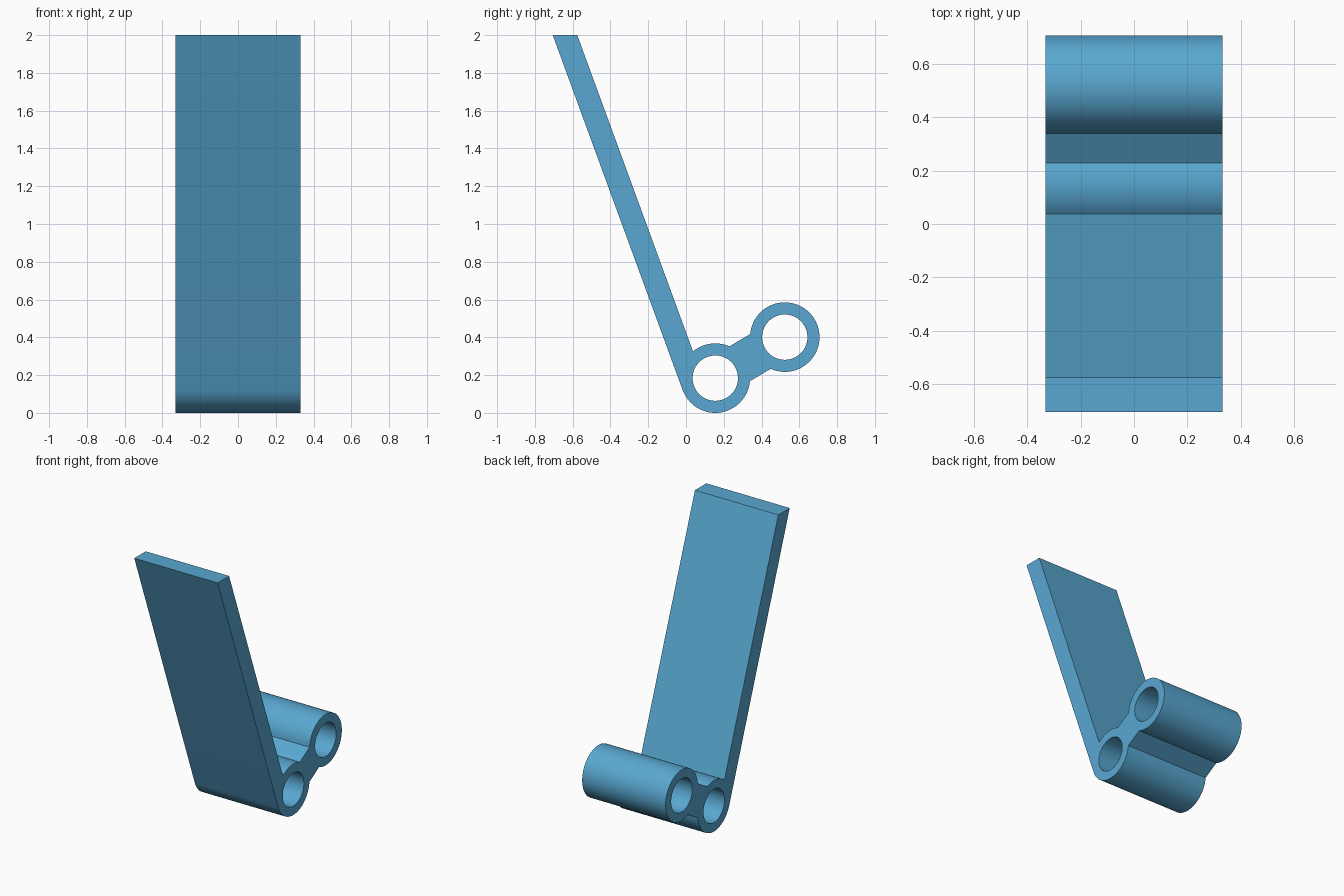
import bpy, math
from mathutils import Matrix

if "Cube" in bpy.data.objects:
    bpy.data.objects.remove(bpy.data.objects["Cube"])

HALF_WIDTH = 0.332
R_OUT, R_IN = 0.184, 0.12
LOWER, UPPER = (0.155, 0.184), (0.523, 0.401)   # tube centres (y, z)
TILT = 20.1                                     # plate lean in degrees
PLATE = 0.122                                   # plate thickness


def arc(center, radius, a0, a1, step=5):
    n = max(2, round(abs(a1 - a0) / step))
    angles = [math.radians(a0 + (a1 - a0) * i / n) for i in range(n + 1)]
    return [(center[0] + radius * math.cos(a), center[1] + radius * math.sin(a)) for a in angles]


# Angles where the link and the plate meet the tubes
link = math.degrees(math.atan2(UPPER[1] - LOWER[1], UPPER[0] - LOWER[0]))
spread = math.degrees(math.asin(0.107 / R_OUT))
plate_end = 180 + TILT - math.degrees(math.acos((R_OUT - PLATE) / R_OUT))


def up_to_top(p):
    return (p[0] - (2 - p[1]) * math.tan(math.radians(TILT)), 2.0)


# Outline: lower tube, link, upper tube, link, lower tube, slanted plate
outline = arc(LOWER, R_OUT, 180 + TILT, 360 + link - spread)
outline += arc(UPPER, R_OUT, link - 180 + spread, link + 180 - spread)
outline += arc(LOWER, R_OUT, link + spread, plate_end)
outline += [up_to_top(outline[-1]), up_to_top(outline[0])]
bores = [arc(c, R_IN, 0, 360)[:-1] for c in (LOWER, UPPER)]

# Filled profile extruded across the width
curve = bpy.data.curves.new("hinge_bracket", "CURVE")
curve.dimensions = "2D"
curve.fill_mode = "BOTH"
curve.extrude = HALF_WIDTH
for points in [outline] + bores:
    spline = curve.splines.new("POLY")
    spline.points.add(len(points) - 1)
    for p, (y, z) in zip(spline.points, points):
        p.co = (y, z, 0, 1)
    spline.use_cyclic_u = True

bracket = bpy.data.objects.new("hinge_bracket", curve)
bpy.context.collection.objects.link(bracket)
bpy.context.view_layer.objects.active = bracket
bracket.select_set(True)
bpy.ops.object.convert(target="MESH")
bracket = bpy.context.object

# Stand the profile up: local x, y, z become world y, z, x
bracket.data.transform(Matrix(((0, 0, 1, 0), (1, 0, 0, 0), (0, 1, 0, 0), (0, 0, 0, 1))))

# Weld the caps to the sides and smooth only the round surfaces
bpy.ops.object.mode_set(mode="EDIT")
bpy.ops.mesh.select_all(action="SELECT")
bpy.ops.mesh.remove_doubles(threshold=0.0001)
bpy.ops.mesh.normals_make_consistent(inside=False)
bpy.ops.object.mode_set(mode="OBJECT")
bpy.ops.object.shade_smooth_by_angle(angle=math.radians(20))

blue = bpy.data.materials.new("sky blue")
blue.diffuse_color = (0.10, 0.39, 0.64, 1)
blue.use_nodes = True
blue.node_tree.nodes["Principled BSDF"].inputs["Base Color"].default_value = blue.diffuse_color
bracket.data.materials.clear()
bracket.data.materials.append(blue)
